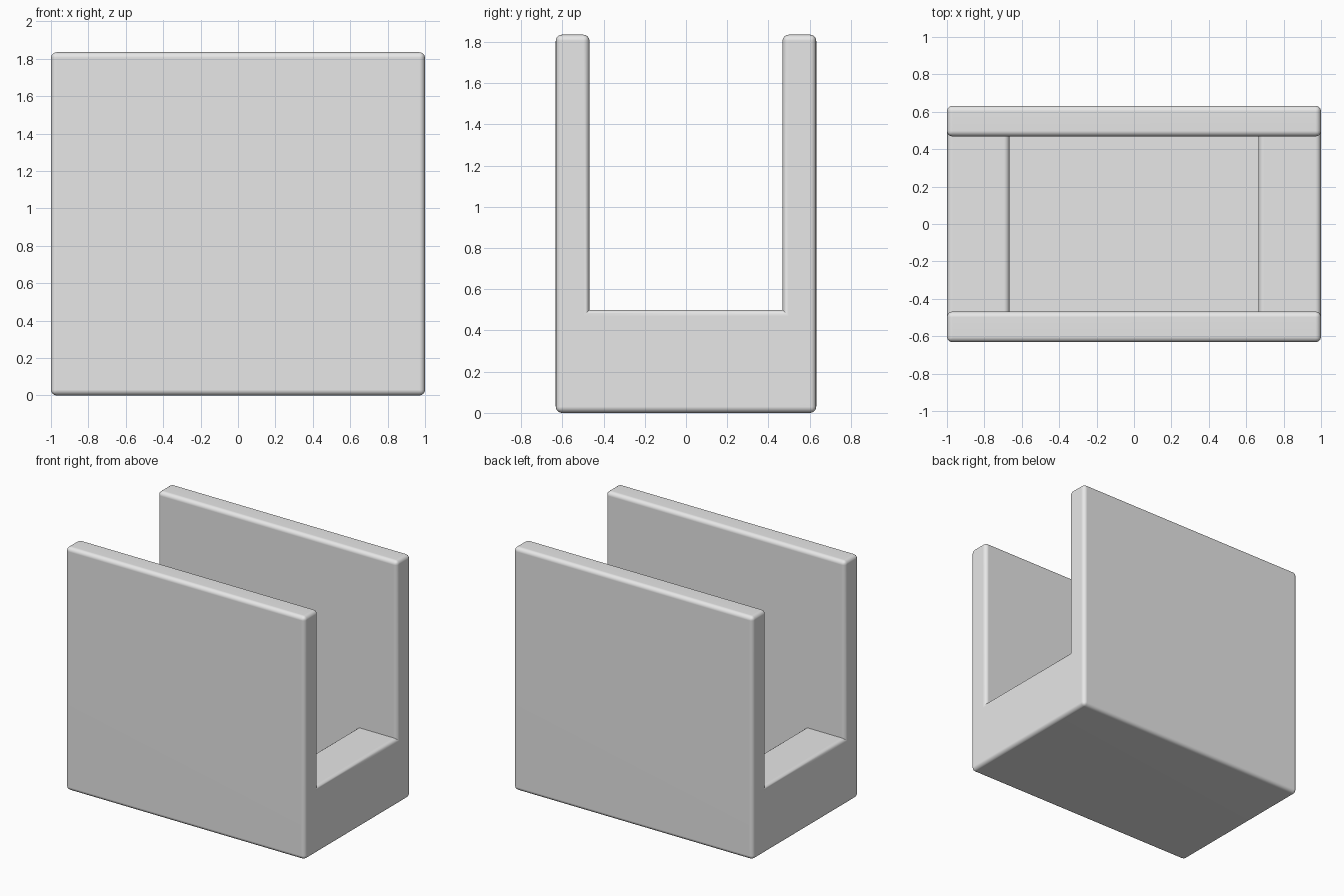
import bpy
import bmesh
from itertools import product
from math import radians

if "Cube" in bpy.data.objects:
    bpy.data.objects.remove(bpy.data.objects["Cube"], do_unlink=True)

# Plain grey material
grey = bpy.data.materials.new("plain grey")
grey.use_nodes = True
grey.diffuse_color = (0.8, 0.8, 0.8, 1)
grey.node_tree.nodes["Principled BSDF"].inputs["Base Color"].default_value = (0.8, 0.8, 0.8, 1)

# Section planes: end blocks, side walls, floor and shelf levels
XS = (-1, -0.665, 0.665, 1)
YS = (-0.632, -0.468, 0.468, 0.632)
ZS = (0, 0.165, 0.5, 1.835)


def filled(i, j, k):
    """Walls at both sides, a floor, and a low block at each end."""
    if not all(0 <= n < 3 for n in (i, j, k)):
        return False
    return j != 1 or k == 0 or (k == 1 and i != 1)


# Build the outer skin of the filled cells
bm = bmesh.new()
verts = {c: bm.verts.new((XS[c[0]], YS[c[1]], ZS[c[2]]))
         for c in product(range(4), repeat=3)}
for cell in product(range(3), repeat=3):
    if not filled(*cell):
        continue
    for axis, side in product(range(3), (0, 1)):
        near = list(cell)
        near[axis] += 2 * side - 1
        if filled(*near):
            continue
        ring = []
        for u, v in ((0, 0), (1, 0), (1, 1), (0, 1)):
            corner = list(cell)
            corner[axis] += side
            corner[(axis + 1) % 3] += u
            corner[(axis + 2) % 3] += v
            ring.append(verts[tuple(corner)])
        bm.faces.new(ring if side else ring[::-1])
bmesh.ops.delete(bm, geom=[v for v in bm.verts if not v.link_faces], context='VERTS')
bmesh.ops.dissolve_limit(bm, angle_limit=radians(1), verts=bm.verts[:], edges=bm.edges[:])
bm.normal_update()

# Round the outward edges only
outward = [e for e in bm.edges if e.is_convex and e.calc_face_angle(0) > 1]
bmesh.ops.bevel(bm, geom=outward, offset=0.03, offset_type='OFFSET',
                segments=4, profile=0.5, affect='EDGES', clamp_overlap=True)

mesh = bpy.data.meshes.new("slotted_holder")
bm.to_mesh(mesh)
bm.free()
mesh.materials.append(grey)
holder = bpy.data.objects.new("slotted_holder", mesh)
bpy.context.collection.objects.link(holder)

# Smooth rounded edges with flat broad faces
bpy.ops.object.select_all(action='DESELECT')
holder.select_set(True)
bpy.context.view_layer.objects.active = holder
bpy.ops.object.shade_smooth_by_angle(angle=radians(35))
weighted = holder.modifiers.new("flat_broad_faces", 'WEIGHTED_NORMAL')
weighted.keep_sharp = True
